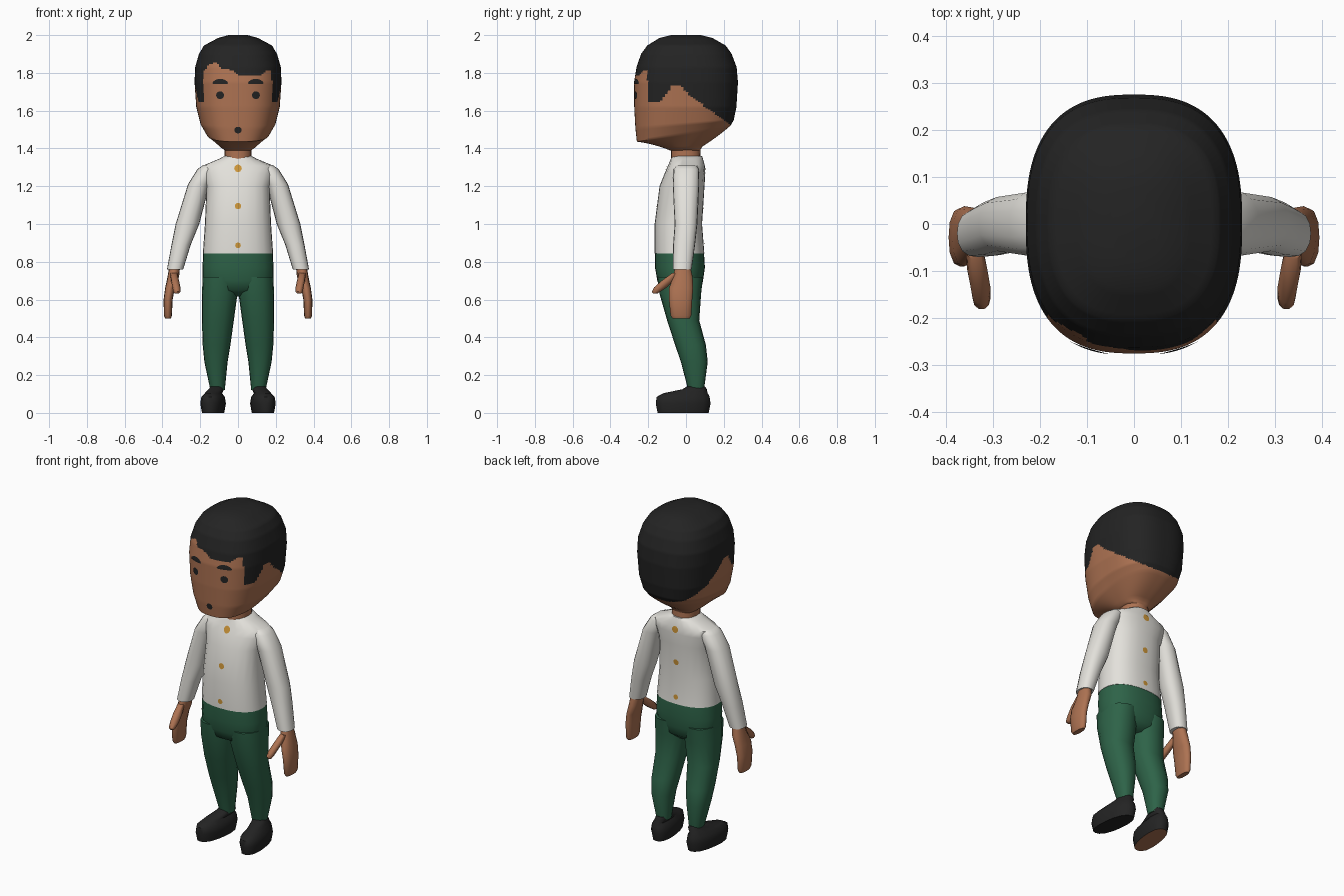
import bpy, bmesh, math
from mathutils import Vector
from mathutils.bvhtree import BVHTree

cube = bpy.data.objects.get("Cube")
if cube:
    bpy.data.objects.remove(cube)


def material(name, rgb):
    m = bpy.data.materials.new(name)
    m.use_nodes = True
    m.diffuse_color = (*rgb, 1)
    m.node_tree.nodes["Principled BSDF"].inputs["Base Color"].default_value = (*rgb, 1)
    return m


SKIN = material("skin_brown", (0.42, 0.17, 0.085))
BLACK = material("soft_black", (0.017, 0.017, 0.017))
WHITE = material("shirt_white", (0.77, 0.755, 0.71))
GREEN = material("trouser_green", (0.027, 0.125, 0.065))
GOLD = material("button_gold", (0.6, 0.3, 0.04))


def interp(points, t):
    """Piecewise linear height along a list of (position, height)."""
    if t <= points[0][0]:
        return points[0][1]
    for (a, u), (b, v) in zip(points, points[1:]):
        if t <= b:
            return u + (v - u) * (t - a) / (b - a)
    return points[-1][1]


def finish(name, bm, mats, angle=50):
    bmesh.ops.recalc_face_normals(bm, faces=bm.faces)
    mesh = bpy.data.meshes.new(name)
    bm.to_mesh(mesh)
    bm.free()
    ob = bpy.data.objects.new(name, mesh)
    bpy.context.collection.objects.link(ob)
    for m in mats:
        mesh.materials.append(m)
    bpy.ops.object.select_all(action='DESELECT')
    ob.select_set(True)
    bpy.context.view_layer.objects.active = ob
    bpy.ops.object.shade_smooth_by_angle(angle=math.radians(angle))
    return ob


def loft(name, sections, mats, side=1, sides=16, power=2.4, step=1.0, rule=None, shear=0.0):
    """Stack rounded cross-sections (z, x0, x1, y0, y1, tilt); side=-1 mirrors in x."""
    rows = []
    for a, b in zip(sections, sections[1:]):
        k = max(1, math.ceil(abs(b[0] - a[0]) / step))
        rows += [[u + (v - u) * i / k for u, v in zip(a, b)] for i in range(k)]
    rows.append(list(sections[-1]))
    bm = bmesh.new()
    rings = []
    for row in rows:
        z, x0, x1, y0, y1 = row[:5]
        tilt = row[5] if len(row) > 5 else 0
        ring = []
        for i in range(sides):
            t = math.tau * i / sides
            c, s = math.cos(t), math.sin(t)
            r = (abs(c) ** power + abs(s) ** power) ** (-1 / power)
            x = (x0 + x1) / 2 + (x1 - x0) / 2 * c * r
            y = (y0 + y1) / 2 + (y1 - y0) / 2 * s * r
            ring.append(bm.verts.new((side * (x + shear * y), y, z + tilt * y)))
        rings.append(ring)
    for low, high in zip(rings, rings[1:]):
        for i in range(sides):
            j = (i + 1) % sides
            bm.faces.new((low[i], low[j], high[j], high[i]))
    bm.faces.new(rings[0])
    bm.faces.new(rings[-1])
    bm.normal_update()
    if rule:
        for f in bm.faces:
            f.material_index = rule(f.calc_center_median())
    return finish(name, bm, mats)


def plate(name, target, x, z, rx, rz, mat, front=True, arch=0.0):
    """Thin rounded patch laid on the surface of the target."""
    bm = bmesh.new()
    bm.from_mesh(target.data)
    tree = BVHTree.FromBMesh(bm)
    bm.free()
    d = 1 if front else -1

    def on_surface(px, pz):
        pz -= arch * ((px - x) / rx) ** 2
        hit = tree.ray_cast(Vector((px, -d, pz)), Vector((0, d, 0)))[0]
        return out.verts.new(hit - Vector((0, d * 0.004, 0)))

    out = bmesh.new()
    n = 14
    rings = []
    for scale in (0.5, 1):
        rings.append([on_surface(x + rx * scale * math.cos(math.tau * i / n),
                                 z + rz * scale * math.sin(math.tau * i / n)) for i in range(n)])
    out.faces.new(rings[0])
    for i in range(n):
        j = (i + 1) % n
        out.faces.new((rings[0][i], rings[1][i], rings[1][j], rings[0][j]))
    ob = finish(name, out, [mat])
    # patches must face outwards
    if ob.data.polygons[0].normal.y * d > 0:
        ob.data.flip_normals()
    return ob


def centred(rows):
    return [(z, -w, w, *rest) for z, w, *rest in rows]


# Head, with the hair painted on its faces above a hairline
FRONT_LINE = [(-.215, 1.65), (-.185, 1.66), (-.18, 1.81), (-.15, 1.85), (-.11, 1.855), (-.09, 1.825),
              (-.03, 1.815), (0, 1.79), (.13, 1.79), (.165, 1.82), (.178, 1.8), (.185, 1.66)]
SIDE_LINE = [(-.2, 1.65), (-.14, 1.65), (-.1, 1.69), (-.075, 1.73), (-.03, 1.73), (.02, 1.68), (.27, 1.5)]


def hair(c):
    line = interp(FRONT_LINE, c.x) if c.y < -.195 else interp(SIDE_LINE, c.y)
    return 1 if c.z > line else 0


head = loft("head", centred([
    (1.39, .07, -.085, .075, 0), (1.405, .09, -.11, .085, .05), (1.48, .165, -.26, .235, .17),
    (1.53, .198, -.268, .253, .08), (1.62, .221, -.274, .267, 0), (1.75, .23, -.275, .275, 0),
    (1.83, .227, -.262, .268, 0), (1.9, .207, -.238, .242, 0), (1.945, .18, -.205, .21, 0),
    (1.985, .105, -.14, .14, 0), (2, .05, -.08, .08, 0)]),
    [SKIN, BLACK], sides=128, power=2.6, step=.009, rule=hair)
loft("neck", centred([(1.32, .072, -.08, .078), (1.42, .072, -.08, .075)]), [SKIN])

# Face details
for side, label in ((1, "left"), (-1, "right")):
    plate(label + "_eye", head, side * .095, 1.682, .021, .021, BLACK)
    plate(label + "_brow", head, side * .094, 1.755, .042, .014, BLACK, arch=.009)
plate("mouth", head, 0, 1.497, .019, .018, BLACK)

# Shirt body and buttons on front and back
shirt = loft("shirt", centred([
    (.845, .186, -.166, .097), (1, .175, -.166, .085), (1.2, .167, -.14, .098), (1.27, .19, -.112, .102),
    (1.308, .188, -.096, .1), (1.345, .1, -.08, .09), (1.36, .072, -.075, .085)]), [WHITE], sides=24)
for z, r in ((1.295, .02), (1.095, .017), (.887, .015)):
    plate("front_button", shirt, 0, z, r, r, GOLD)
    plate("back_button", shirt, 0, z, r, r, GOLD, front=False)

# Trouser hips
loft("trouser_hips", centred([
    (.615, .06, -.07, .04), (.65, .165, -.135, .08), (.7, .188, -.152, .09), (.77, .188, -.164, .1),
    (.85, .184, -.164, .095)]), [GREEN], sides=24)

# Limbs, mirrored
for side, label in ((1, "left_"), (-1, "right_")):
    loft(label + "sleeve", [
        (1.312, .12, .185, -.05, .055), (1.29, .11, .215, -.065, .068), (1.21, .15, .265, -.07, .07),
        (1, .205, .33, -.06, .06), (.89, .25, .352, -.068, .048), (.76, .29, .376, -.07, .03)],
        [WHITE], side)
    loft(label + "hand", [
        (.79, .305, .362, -.055, .02), (.72, .312, .373, -.068, .035), (.66, .335, .386, -.09, .038),
        (.6, .346, .394, -.09, .033), (.515, .35, .392, -.082, .028), (.5, .355, .386, -.072, .02)],
        [SKIN], side, sides=12)
    loft(label + "thumb", [
        (.74, .322, .358, -.075, -.03), (.7, .312, .355, -.13, -.06), (.665, .305, .347, -.17, -.1),
        (.642, .305, .343, -.182, -.135), (.632, .312, .336, -.175, -.15)], [SKIN], side, sides=10, power=2)
    loft(label + "trouser_leg", [
        (.12, .07, .146, .012, .095), (.27, .055, .178, -.027, .115), (.36, .04, .187, -.058, .105),
        (.49, .022, .191, -.1, .07), (.63, .003, .191, -.14, .08), (.72, .003, .187, -.152, .09)],
        [GREEN], side)
    # Only the right sole is bare
    loft(label + "shoe", [
        (0, .075, .185, -.15, .12), (.05, .066, .194, -.16, .13), (.085, .072, .188, -.155, .125),
        (.104, .088, .172, -.12, .115), (.125, .08, .16, -.02, .11), (.14, .085, .15, .005, .1)],
        [BLACK, SKIN], side, shear=-.12, rule=lambda c: int(c.z < .001 and side < 0))
